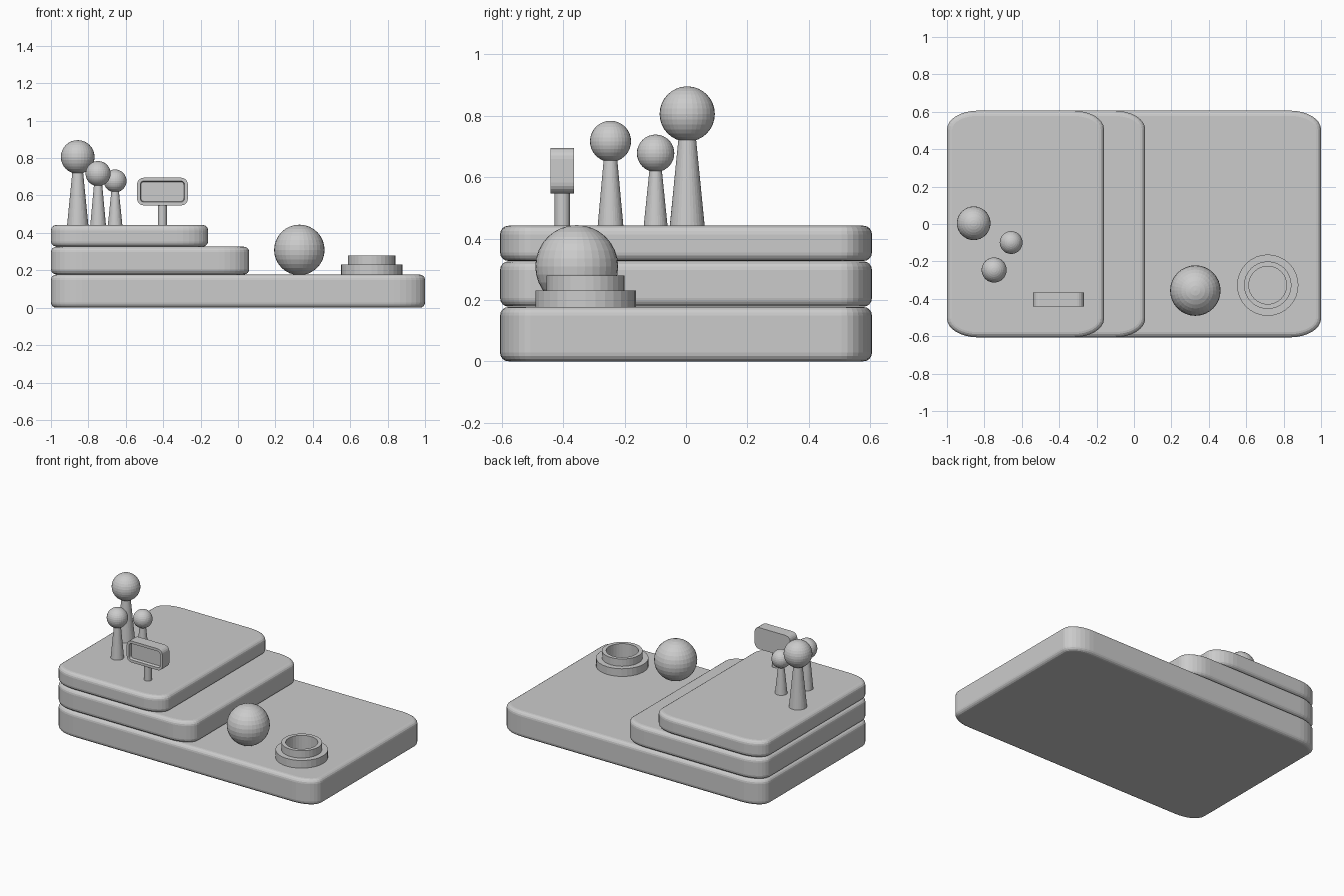
import bpy, bmesh, math
from mathutils import Matrix, Vector

if "Cube" in bpy.data.objects:
    bpy.data.objects.remove(bpy.data.objects["Cube"])

grey = bpy.data.materials.new("plain grey")
grey.diffuse_color = (0.6, 0.6, 0.6, 1)
grey.use_nodes = True
grey.node_tree.nodes["Principled BSDF"].inputs["Base Color"].default_value = grey.diffuse_color


def finish(name, bm, matrix=Matrix()):
    bmesh.ops.transform(bm, matrix=matrix, verts=bm.verts)
    bmesh.ops.recalc_face_normals(bm, faces=bm.faces)
    mesh = bpy.data.meshes.new(name)
    bm.to_mesh(mesh)
    bm.free()
    mesh.materials.append(grey)
    obj = bpy.data.objects.new(name, mesh)
    bpy.context.collection.objects.link(obj)
    return obj


def loft(name, rings, matrix=Matrix()):
    """Skin a stack of rings and cap both ends."""
    bm = bmesh.new()
    loops = [[bm.verts.new(p) for p in ring] for ring in rings]
    for a, b in zip(loops, loops[1:]):
        for i in range(len(a)):
            j = (i + 1) % len(a)
            bm.faces.new((a[i], a[j], b[j], b[i]))
    bm.faces.new(loops[0][::-1])
    bm.faces.new(loops[-1])
    return finish(name, bm, matrix)


def round_rect(hx, hy, rx, ry, z, inset=0.0, seg=8):
    """Rectangle outline with elliptical corners, shrunk by inset."""
    hx, hy, rx, ry = (v - inset for v in (hx, hy, rx, ry))
    pts = []
    for q, (sx, sy) in enumerate(((1, 1), (-1, 1), (-1, -1), (1, -1))):
        for i in range(seg + 1):
            a = (q + i / seg) * math.pi / 2
            pts.append((sx * (hx - rx) + rx * math.cos(a),
                        sy * (hy - ry) + ry * math.sin(a), z))
    return pts


def circle(r, z, seg=32):
    return [(r * math.cos(2 * math.pi * i / seg), r * math.sin(2 * math.pi * i / seg), z)
            for i in range(seg)]


def slab(name, x0, x1, z0, z1, bevel=0.028, steps=4):
    arc = [i / steps * math.pi / 2 for i in range(steps + 1)]
    levels = [(z0 + bevel * (1 - math.sin(a)), bevel * (1 - math.cos(a))) for a in reversed(arc)]
    levels += [(z1 - bevel * (1 - math.sin(a)), bevel * (1 - math.cos(a))) for a in arc]
    rings = [round_rect((x1 - x0) / 2, 0.606, 0.165, 0.1, z, d) for z, d in levels]
    loft(name, rings, Matrix.Translation(((x0 + x1) / 2, 0, 0)))


def ball(name, x, y, z, r):
    bm = bmesh.new()
    bmesh.ops.create_uvsphere(bm, u_segments=32, v_segments=16, radius=r)
    finish(name, bm, Matrix.Translation((x, y, z)))


# stepped platform
slab("base_slab", -1, 1, 0, 0.177)
slab("middle_slab", -1, 0.06, 0.178, 0.326)
slab("top_slab", -1, -0.16, 0.327, 0.442)

# trees: tapered trunk and round crown
for i, (x, y, r0, r1, z, r) in enumerate((
        (-0.857, 0.004, 0.057, 0.027, 0.806, 0.09),
        (-0.748, -0.246, 0.042, 0.021, 0.717, 0.067),
        (-0.657, -0.099, 0.039, 0.019, 0.678, 0.061))):
    loft(f"tree_trunk_{i + 1}", [circle(r0, 0.44), circle(r1, z - r * 0.7)],
         Matrix.Translation((x, y, 0)))
    ball(f"tree_crown_{i + 1}", x, y, z, r)

# large ball on the base
ball("large_ball", 0.328, -0.356, 0.309, 0.135)

# stepped pipe with an open top
loft("open_pipe", [circle(r, z) for r, z in (
    (0.164, 0.17), (0.164, 0.23), (0.127, 0.23), (0.127, 0.28), (0.101, 0.28), (0.101, 0.182))],
    Matrix.Translation((0.715, -0.327, 0)))

# sign board with a recessed face on the front, and its post
loft("sign_board", [round_rect(0.136, 0.074, 0.036, 0.036, z, d, 5) for z, d in (
    (-0.038, 0), (0.038, 0), (0.038, 0.018), (0.018, 0.022))],
    Matrix.Translation((-0.404, -0.403, 0.621)) @ Matrix.Rotation(math.pi / 2, 4, 'X'))
loft("sign_post", [circle(0.025, 0.44), circle(0.025, 0.56)],
     Matrix.Translation((-0.404, -0.403, 0)))
